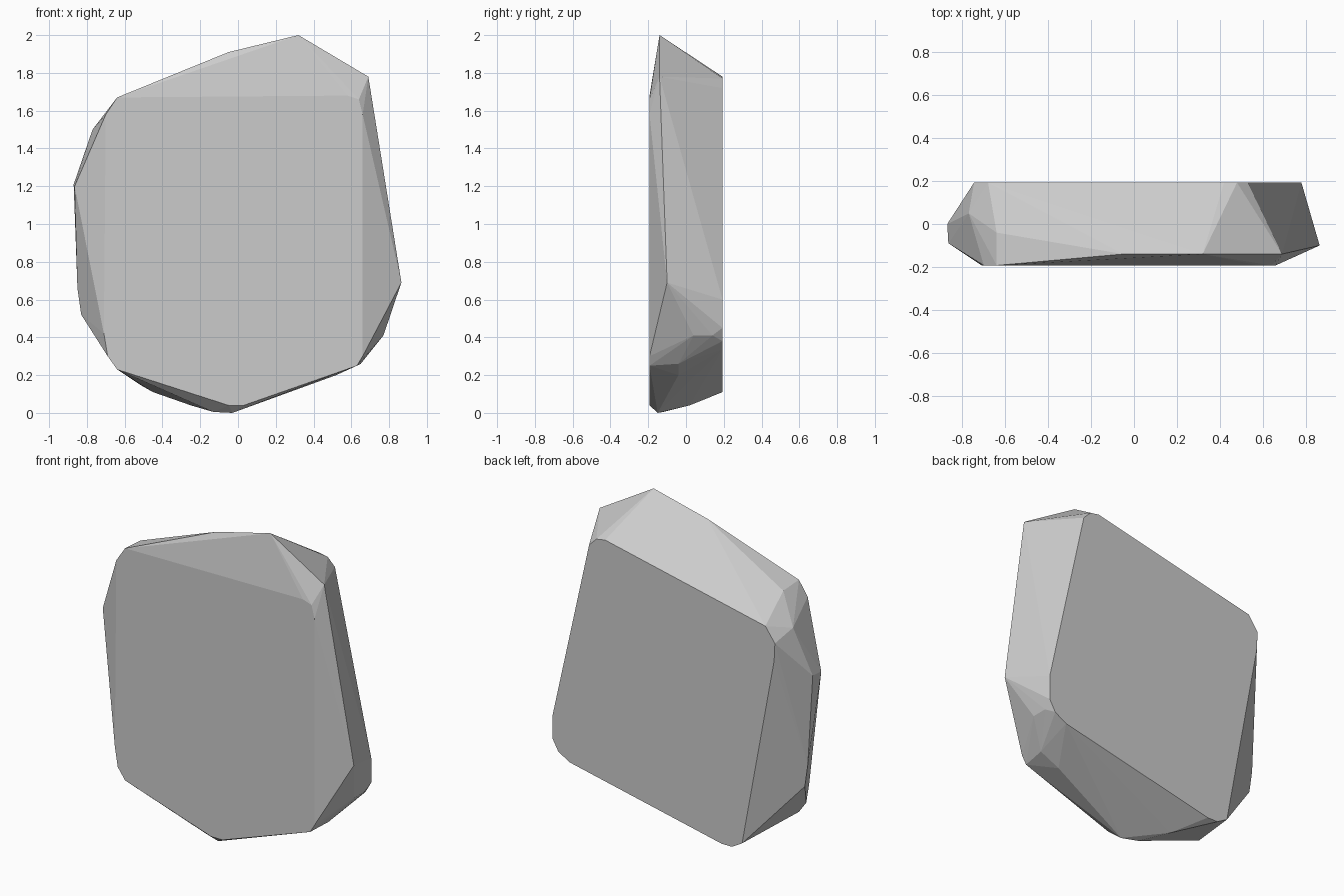
import bpy, bmesh

# Flat front and back outlines (x, z) of the slab
FRONT_Y, BACK_Y = -0.193, 0.193
front = [(-0.64, 1.67), (0.58, 1.68), (0.64, 1.66), (0.66, 1.58), (0.66, 0.30),
         (0.63, 0.25), (0.03, 0.04), (-0.05, 0.04), (-0.64, 0.23), (-0.69, 0.30),
         (-0.71, 0.42), (-0.70, 1.58)]
back = [(0.42, 1.78), (0.48, 1.77), (0.53, 1.72), (0.78, 0.60), (0.78, 0.45),
        (0.74, 0.38), (0.66, 0.335), (-0.38, 0.11), (-0.45, 0.11), (-0.52, 0.15),
        (-0.74, 1.34), (-0.745, 1.45), (-0.68, 1.54)]

# Chipped corners around the rim (x, y, z)
rim = [(0.32, -0.14, 2.0), (-0.05, -0.14, 1.91), (0.69, -0.14, 1.78),
       (0.865, -0.10, 0.69), (0.77, 0.04, 0.41), (0.77, 0.14, 0.41),
       (0.65, -0.04, 0.26), (0.52, -0.04, 0.20),
       (-0.03, -0.15, 0.0), (-0.13, -0.12, 0.005), (-0.25, 0.02, 0.04),
       (-0.83, 0.02, 0.52), (-0.85, 0.02, 0.66),
       (-0.865, -0.09, 1.20), (-0.87, 0.0, 1.21),
       (-0.77, 0.05, 1.50), (-0.64, -0.04, 1.66)]

# Stone slab: convex hull of both outlines and the rim
points = [(x, FRONT_Y, z) for x, z in front]
points += [(x, BACK_Y, z) for x, z in back]
points += rim

bm = bmesh.new()
for p in points:
    bm.verts.new(p)
hull = bmesh.ops.convex_hull(bm, input=bm.verts)
loose = [v for v in bm.verts if not v.link_faces]
bmesh.ops.delete(bm, geom=loose, context='VERTS')
bmesh.ops.dissolve_limit(bm, angle_limit=0.02, verts=bm.verts, edges=bm.edges)
bmesh.ops.recalc_face_normals(bm, faces=bm.faces)

mesh = bpy.data.meshes.new("stone_slab")
bm.to_mesh(mesh)
bm.free()
slab = bpy.data.objects.new("stone_slab", mesh)
bpy.context.collection.objects.link(slab)
